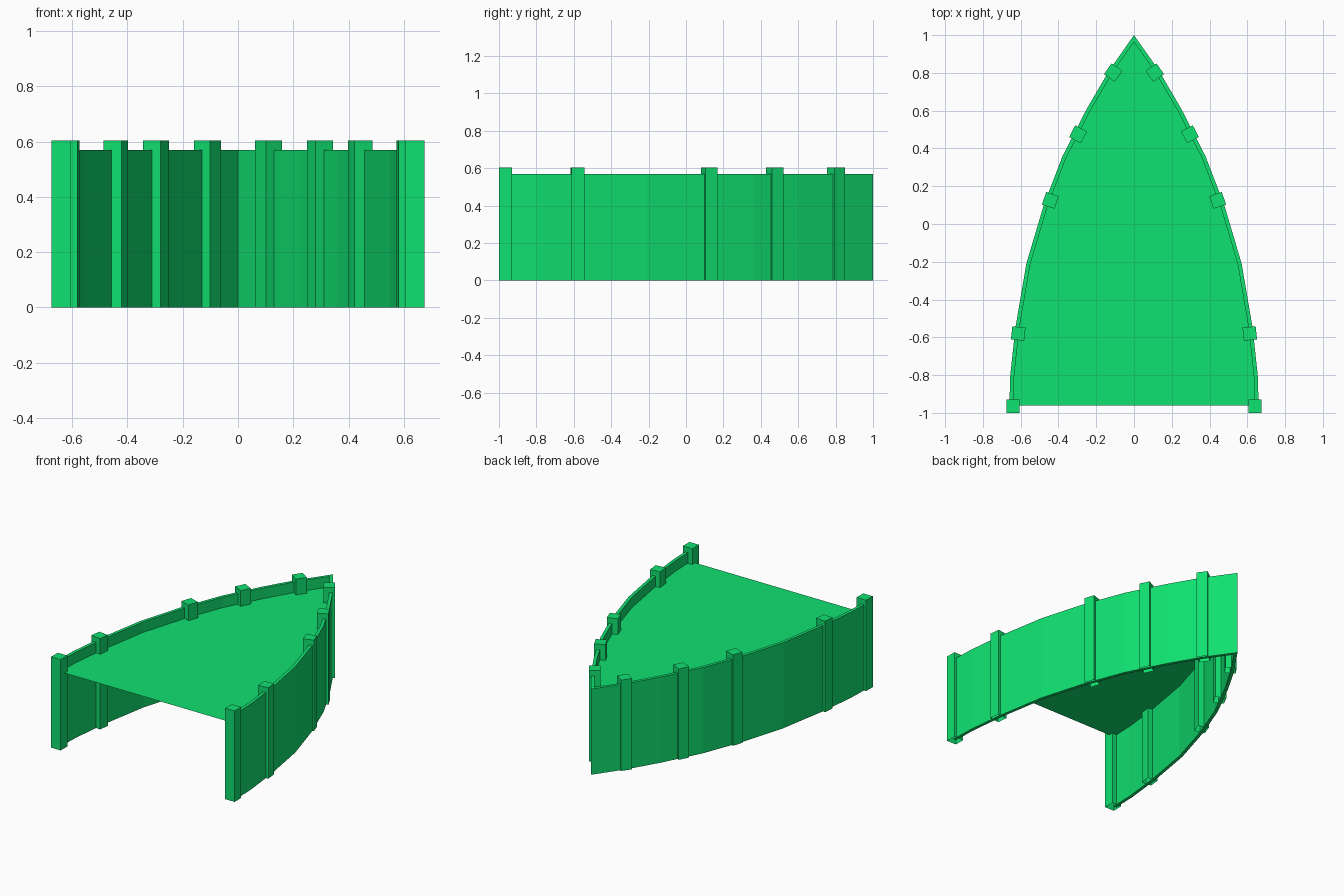
import bpy, math
from mathutils import Vector

if "Cube" in bpy.data.objects:
    bpy.data.objects.remove(bpy.data.objects["Cube"])

green = bpy.data.materials.new("green")
green.diffuse_color = (0.005, 0.75, 0.16, 1)
green.use_nodes = True
green.node_tree.nodes["Principled BSDF"].inputs["Base Color"].default_value = green.diffuse_color

# Outer curve of the right-hand wall, from the open end to the pointed tip
OUTER = [Vector(p) for p in [(.66, -.96), (.655, -.8), (.628, -.55), (.57, -.21), (.478, .10),
                             (.378, .36), (.25, .61), (.13, .815), (0, 1)]]
THICK, WALL_TOP, DECK_Z, POST_TOP, POST_W = .021, .57, .5, .605, .07


def make(name, verts, faces):
    mesh = bpy.data.meshes.new(name)
    mesh.from_pydata(verts, [], faces)
    mesh.materials.append(green)
    ob = bpy.data.objects.new(name, mesh)
    bpy.context.collection.objects.link(ob)
    return ob


def inset(points, d):
    """Shift the curve inward; the last point stays on the centre line."""
    out = []
    for i, p in enumerate(points):
        t = (points[min(i + 1, len(points) - 1)] - points[max(i - 1, 0)]).normalized()
        out.append(p + Vector((-t.y, t.x)) * d)
    t = (points[-1] - points[-2]).normalized()
    out[-1] = Vector((0, points[-1].y - d / abs(t.x)))
    return out


# Curved wall: closed loop of outer and inner curves, both sides, extruded up
def loop(curve):
    return list(curve) + [Vector((-p.x, p.y)) for p in reversed(curve[:-1])]


outer, inner = loop(OUTER), loop(inset(OUTER, THICK))
n = len(outer)
verts = [(p.x, p.y, z) for z in (0, WALL_TOP) for ring in (outer, inner) for p in ring]
faces = []
for i in range(n - 1):
    j = i + 1
    faces += [(i, j, 2*n + j, 2*n + i),              # outside
              (n + j, n + i, 3*n + i, 3*n + j),      # inside
              (2*n + i, 2*n + j, 3*n + j, 3*n + i),  # top
              (j, i, n + i, n + j)]                  # bottom
for a in (0, n - 1):
    f = (a, 2*n + a, 3*n + a, n + a)
    faces.append(f if a == 0 else f[::-1])
make("curved_wall", verts, faces)

# Thin deck inside the wall
deck = loop(inset(OUTER, THICK / 2))
make("deck", [(p.x, p.y, DECK_Z) for p in deck], [tuple(range(n))])


# Square posts with open bottoms, turned to follow the wall
def post(name, x, y, angle):
    h = POST_W / 2
    c, s = math.cos(angle), math.sin(angle)
    sq = [(-h, -h), (h, -h), (h, h), (-h, h)]
    v = [(x + a*c - b*s, y + a*s + b*c, z) for z in (0, POST_TOP) for a, b in sq]
    f = [(i, (i + 1) % 4, (i + 1) % 4 + 4, i + 4) for i in range(4)] + [(4, 5, 6, 7)]
    make(name, v, f)


POSTS = [(.64, -.965, 0), (.613, -.58, 6), (.443, .125, 19), (.296, .475, 27), (.11, .802, 35)]
for k, (x, y, deg) in enumerate(POSTS):
    for side, sx in (("right", 1), ("left", -1)):
        post(f"{side}_post_{k + 1}", sx * x, y, sx * math.radians(deg))
